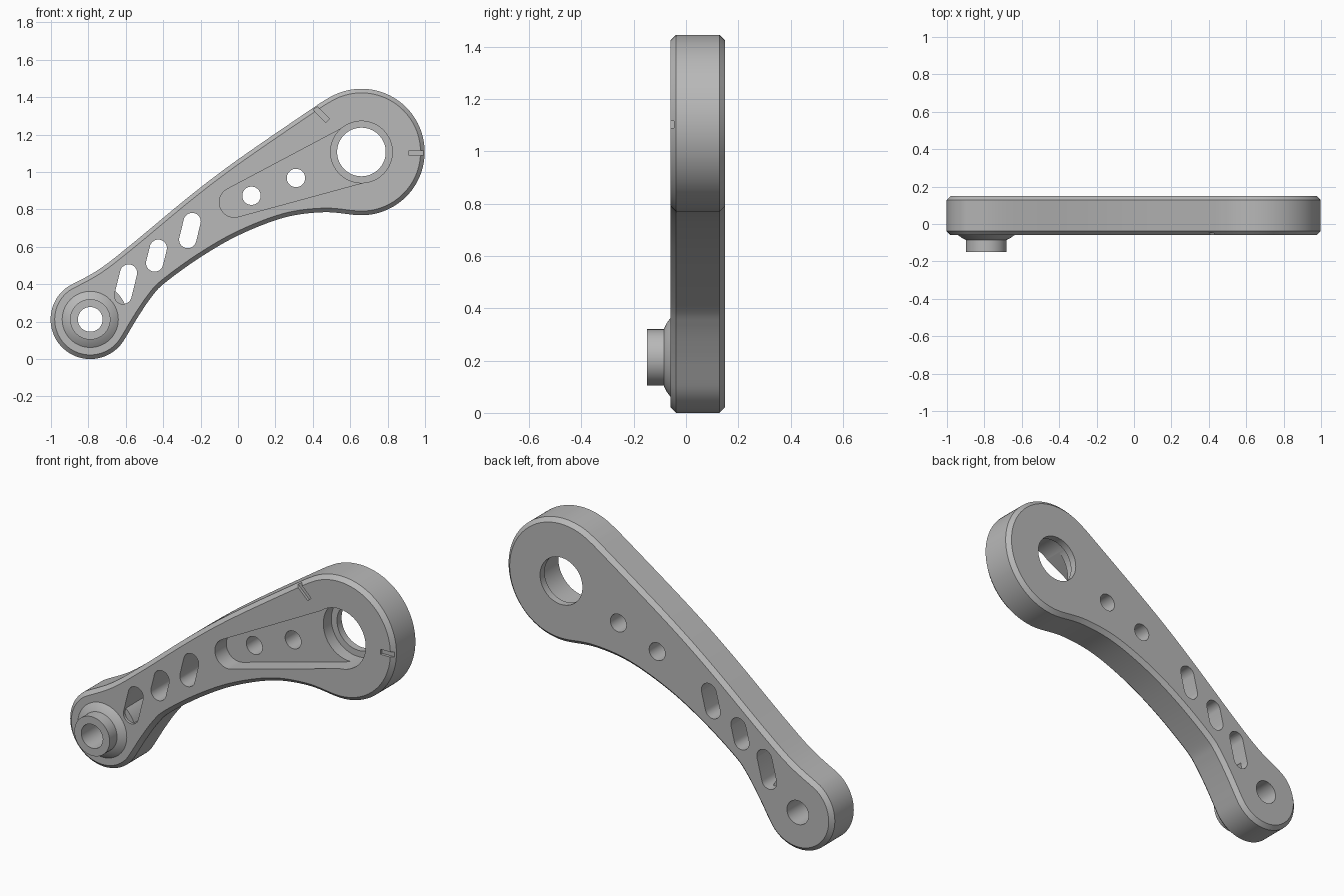
import bpy, bmesh
from math import sin, cos, acos, atan2, radians, pi
from mathutils import Vector

cube = bpy.data.objects.get("Cube")
if cube:
    bpy.data.objects.remove(cube, do_unlink=True)

grey = bpy.data.materials.new("machined grey")
grey.use_nodes = True
grey.diffuse_color = (0.48, 0.48, 0.48, 1)
grey.node_tree.nodes["Principled BSDF"].inputs["Base Color"].default_value = grey.diffuse_color

BIG, SMALL = Vector((0.66, 1.107)), Vector((-0.79, 0.212))
FRONT, BACK = -0.06, 0.15


def arc(c, r, a0, a1, n):
    """Points from angle a0 to a1 (radians), both ends included."""
    return [Vector((c[0] + r * cos(a0 + (a1 - a0) * i / n),
                    c[1] + r * sin(a0 + (a1 - a0) * i / n))) for i in range(n + 1)]


def circle(c, r, n=64):
    return arc(c, r, 0, 2 * pi, n)[:-1]


def hull(c1, r1, c2, r2, n=24):
    """Two circles joined by their outer tangents."""
    d = Vector(c2) - Vector(c1)
    a, b = atan2(d.y, d.x), acos((r1 - r2) / d.length)
    return arc(c1, r1, a + b, a + 2 * pi - b, n) + arc(c2, r2, a - b, a + b, n)


def spline(pts, n=8):
    """Smooth curve through the inner points; the outer two set the end tangents."""
    out = []
    for p0, p1, p2, p3 in zip(pts, pts[1:], pts[2:], pts[3:]):
        for i in range(n):
            t = i / n
            out.append(p1 + (p2 - p0) * t / 2 + (2 * p0 - 5 * p1 + 4 * p2 - p3) * t * t / 2
                       + (3 * p1 - p0 - 3 * p2 + p3) * t ** 3 / 2)
    return out[1:]


def solid(name, layers, bevel=0):
    """Closed solid through matching (outline, y) layers, front to back."""
    bm = bmesh.new()
    rings = [[bm.verts.new((p.x, y, p.y)) for p in outline] for outline, y in layers]
    caps = [bm.faces.new(rings[0]), bm.faces.new(rings[-1])]
    for lo, hi in zip(rings, rings[1:]):
        for i in range(len(lo)):
            j = (i + 1) % len(lo)
            bm.faces.new((lo[i], lo[j], hi[j], hi[i]))
    bmesh.ops.recalc_face_normals(bm, faces=bm.faces)
    if bevel:
        edges = [e for f in caps for e in f.edges]
        bmesh.ops.bevel(bm, geom=edges, offset=bevel, segments=1, affect='EDGES')
    mesh = bpy.data.meshes.new(name)
    bm.to_mesh(mesh)
    bm.free()
    mesh.materials.append(grey)
    ob = bpy.data.objects.new(name, mesh)
    bpy.context.collection.objects.link(ob)
    return ob


def combine(target, tool, operation):
    """Apply a boolean and discard the tool."""
    mod = target.modifiers.new("boolean", 'BOOLEAN')
    mod.operation, mod.object, mod.solver = operation, tool, 'EXACT'
    deps = bpy.context.evaluated_depsgraph_get()
    mesh = bpy.data.meshes.new_from_object(target.evaluated_get(deps))
    target.modifiers.clear()
    target.data = mesh
    bpy.data.objects.remove(tool, do_unlink=True)


def cut(outline, y0=-0.3, y1=0.3):
    combine(arm, solid("cutter", [(outline, y0), (outline, y1)]), 'DIFFERENCE')


# Arm outline: two round ends joined by flowing edges
big_arc = arc(BIG, 0.338, radians(-95), radians(122), 64)
small_arc = arc(SMALL, 0.212, radians(125), radians(330), 48)
upper = [Vector(p) for p in ((0.39, 1.335), (0, 1.067), (-0.26, 0.87), (-0.58, 0.605), (-0.75, 0.475))]
lower = [Vector(p) for p in ((-0.535, 0.225), (-0.46, 0.335), (-0.39, 0.408), (-0.2, 0.545),
                             (0.01, 0.665), (0.25, 0.757), (0.46, 0.785))]
outline = (big_arc + spline([big_arc[-4]] + [big_arc[-1]] + upper + [small_arc[0], small_arc[3]])
           + small_arc + spline([small_arc[-4]] + [small_arc[-1]] + lower + [big_arc[0], big_arc[4]]))
arm = solid("lever_arm", [(outline, FRONT), (outline, BACK)], bevel=0.022)

# Slanted lightening slots
for x, z, half in ((-0.60, 0.40, 0.062), (-0.436, 0.553, 0.041), (-0.257, 0.687, 0.05)):
    d = Vector((0.24, 0.97)) * half
    cut(hull(Vector((x, z)) - d, 0.046, Vector((x, z)) + d, 0.046, 16))

# Collar crossing the lowest slot
collar = circle(SMALL, 0.202)
combine(arm, solid("collar", [(collar, -0.045), (collar, 0.1)]), 'UNION')

# Pivot boss with a flared foot
boss = [(0.15, 0), (0.15, FRONT), (0.128, -0.076), (0.108, -0.085), (0.108, -0.15)]
combine(arm, solid("boss", [(circle(SMALL, r), y) for r, y in reversed(boss)]), 'UNION')
cut(circle(SMALL, 0.066))

# Tapered pocket, counterbore and through holes
cut(hull((-0.02, 0.838), 0.08, BIG, 0.161), y1=0.04)
cut(circle(BIG, 0.165), y1=0.11)
cut(circle(BIG, 0.13))
for centre in ((0.072, 0.873), (0.31, 0.968)):
    cut(circle(centre, 0.049, 40))

# Index notches on the front face
for start, end in (((0.915, 1.102), (1.05, 1.102)), ((0.48, 1.275), (0.403, 1.35))):
    a, b = Vector(start), Vector(end)
    side = (b - a).orthogonal().normalized() * 0.014
    cut([a + side, b + side, b - side, a - side], y1=-0.045)

bpy.ops.object.select_all(action='DESELECT')
arm.select_set(True)
bpy.context.view_layer.objects.active = arm
bpy.ops.object.shade_smooth_by_angle(angle=radians(30))
